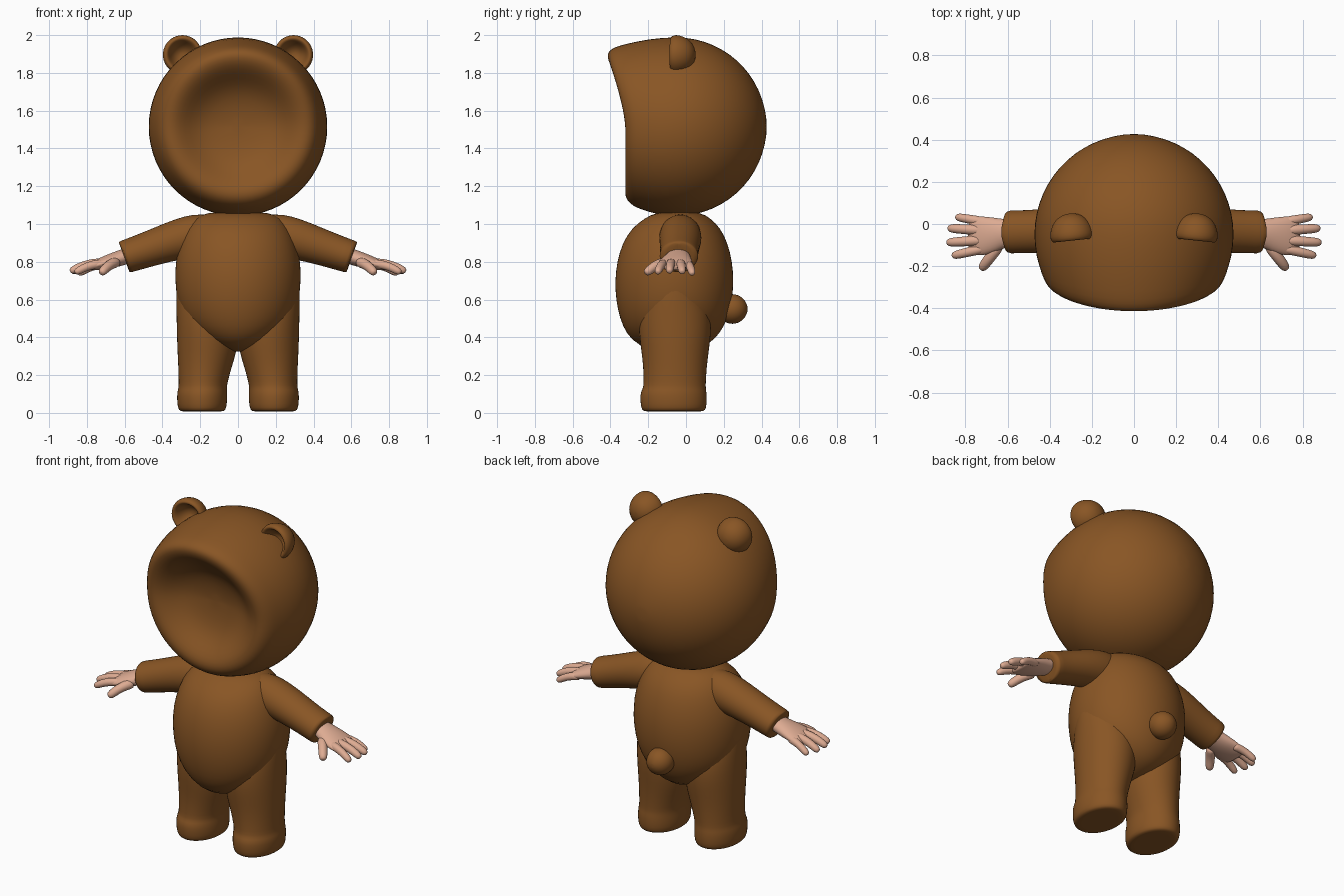
import bpy, bmesh, math
from mathutils import Vector, Matrix


def material(name, rgb):
    m = bpy.data.materials.new(name)
    m.diffuse_color = (*rgb, 1)
    return m


BROWN = material("brown fur", (0.25, 0.092, 0.018))
SKIN = material("skin", (0.73, 0.41, 0.29))


def loft(name, rings, mat, mirror=False, levels=1):
    """Skin a list of equal-length point rings, closing both ends with a fan."""
    bm = bmesh.new()
    loops = [[bm.verts.new(p) for p in r] for r in rings]
    n = len(loops[0])
    for a, b in zip(loops, loops[1:]):
        for i in range(n):
            j = (i + 1) % n
            bm.faces.new((a[i], a[j], b[j], b[i]))
    for r in (loops[0], loops[-1]):
        c = bm.verts.new(sum((v.co for v in r), Vector()) / n)
        for i in range(n):
            bm.faces.new((r[i], r[(i + 1) % n], c))
    bmesh.ops.recalc_face_normals(bm, faces=bm.faces[:])
    for f in bm.faces:
        f.smooth = True
    me = bpy.data.meshes.new(name)
    bm.to_mesh(me)
    bm.free()
    me.materials.append(mat)
    ob = bpy.data.objects.new(name, me)
    bpy.context.collection.objects.link(ob)
    if mirror:
        ob.modifiers.new("Mirror", 'MIRROR').use_mirror_merge = False
    if levels:
        ob.modifiers.new("Smooth", 'SUBSURF').levels = levels
        ob.modifiers["Smooth"].render_levels = levels
    return ob


def circle(n):
    return [(math.cos(2 * math.pi * i / n), math.sin(2 * math.pi * i / n)) for i in range(n)]


def flat_rings(rows, n=24):
    """Horizontal ellipses from rows of (z, centre x, centre y, radius x, radius y)."""
    return [[Vector((cx + rx * c, cy + ry * s, z)) for c, s in circle(n)]
            for z, cx, cy, rx, ry in rows]


def tube_rings(rows, n=12):
    """Ellipses across a path, from rows of (x, y, z, half width, half height)."""
    pts = [Vector(r[:3]) for r in rows]
    rings = []
    for i, r in enumerate(rows):
        d = (pts[min(i + 1, len(pts) - 1)] - pts[max(i - 1, 0)]).normalized()
        side = d.cross(Vector((0, 0, 1))).normalized()
        up = side.cross(d)
        rings.append([pts[i] + side * r[3] * c + up * r[4] * s for c, s in circle(n)])
    return rings


# Head: a ball whose front folds inward into a soft, shallow face hollow
HC = Vector((0, -0.05, 1.515))
R = 0.479
profile = [(R * math.sin(a), R * math.cos(a)) for a in
           [math.radians(d) for d in (6, 18, 30, 42, 54, 66, 78, 90, 102, 114)]]
profile += [(0.422, -0.228), (0.400, -0.256), (0.37, -0.272), (0.33, -0.270),
            (0.285, -0.245), (0.23, -0.205), (0.16, -0.175), (0.06, -0.165)]
head = []
for r, y in profile:
    ring = []
    for c, s in circle(32):
        t = min(1, max(0, -y / 0.25))
        lift = max(0, r * s / 0.38)
        # the brow juts forward over the opening
        ring.append(HC + Vector((r * c, y - 0.1 * t * min(1.1, lift) ** 1.4, r * s)))
    head.append(ring)
loft("head", head, BROWN)

# Ears: cupped domes opening forward
turn = Matrix.Rotation(math.radians(-6), 3, 'Z')
ear = [[Vector((0.297, -0.025, 1.896)) + turn @ Vector((r * c, y, r * s)) for c, s in circle(20)]
       for r, y in ((0.02, 0.075), (0.06, 0.062), (0.09, 0.03), (0.106, -0.012),
                    (0.106, -0.04), (0.094, -0.058), (0.078, -0.05), (0.064, -0.02),
                    (0.04, 0.01), (0.015, 0.02))]
loft("ear", ear, BROWN, mirror=True)

# Torso: plump egg with a full belly
loft("body", flat_rings([
    (0.325, 0, -0.07, 0.04, 0.07), (0.355, 0, -0.07, 0.13, 0.185),
    (0.42, 0, -0.068, 0.235, 0.25), (0.50, 0, -0.065, 0.295, 0.287),
    (0.60, 0, -0.063, 0.325, 0.31), (0.70, 0, -0.062, 0.335, 0.316),
    (0.80, 0, -0.06, 0.333, 0.307), (0.90, 0, -0.058, 0.31, 0.28),
    (0.98, 0, -0.052, 0.275, 0.235), (1.03, 0, -0.045, 0.23, 0.175),
    (1.062, 0, -0.04, 0.17, 0.12)], 32), BROWN)

# Legs with rounded feet, fading up into the hips
loft("leg", flat_rings([
    (0.008, 0.19, -0.065, 0.09, 0.13), (0.008, 0.19, -0.065, 0.118, 0.163),
    (0.025, 0.19, -0.065, 0.13, 0.174), (0.07, 0.19, -0.066, 0.134, 0.178),
    (0.11, 0.19, -0.066, 0.133, 0.176), (0.132, 0.187, -0.061, 0.129, 0.167),
    (0.16, 0.185, -0.060, 0.130, 0.166), (0.24, 0.175, -0.058, 0.142, 0.169),
    (0.33, 0.163, -0.058, 0.159, 0.180), (0.42, 0.160, -0.058, 0.165, 0.193),
    (0.52, 0.160, -0.058, 0.167, 0.192), (0.62, 0.165, -0.06, 0.164, 0.165),
    (0.72, 0.17, -0.06, 0.158, 0.12), (0.78, 0.17, -0.06, 0.14, 0.08)]), BROWN, mirror=True)

# Sleeves with a recessed cuff
loft("sleeve", tube_rings([
    (0.08, -0.03, 0.955, 0.08, 0.08), (0.18, -0.03, 0.947, 0.108, 0.112),
    (0.26, -0.03, 0.932, 0.114, 0.114), (0.34, -0.03, 0.911, 0.112, 0.106),
    (0.43, -0.033, 0.882, 0.106, 0.098),
    (0.52, -0.036, 0.851, 0.102, 0.092), (0.595, -0.038, 0.827, 0.104, 0.089),
    (0.603, -0.038, 0.824, 0.102, 0.087)], 20) +
    tube_rings([(0.604, -0.038, 0.824, 0.086, 0.07), (0.58, -0.038, 0.832, 0.08, 0.064),
                (0.55, -0.038, 0.842, 0.06, 0.05)], 20), BROWN, mirror=True)

# Palms
loft("palm", tube_rings([
    (0.55, -0.038, 0.842, 0.060, 0.042), (0.61, -0.042, 0.824, 0.066, 0.043),
    (0.66, -0.050, 0.808, 0.084, 0.041), (0.71, -0.056, 0.794, 0.094, 0.035),
    (0.755, -0.057, 0.780, 0.096, 0.027), (0.785, -0.057, 0.770, 0.082, 0.017)], 16),
    SKIN, mirror=True)

# Fingers: tapered tubes from base to tip with round ends
fingers = {
    "little_finger": ((0.71, 0.010, 0.786), (0.845, 0.034, 0.734), 0.022),
    "ring_finger": ((0.72, -0.030, 0.792), (0.882, -0.020, 0.744), 0.024),
    "middle_finger": ((0.72, -0.077, 0.794), (0.888, -0.088, 0.748), 0.024),
    "index_finger": ((0.71, -0.115, 0.790), (0.862, -0.151, 0.742), 0.023),
    "thumb": ((0.64, -0.100, 0.798), (0.725, -0.214, 0.738), 0.027),
}
for name, (a, b, r) in fingers.items():
    a, b = Vector(a), Vector(b)
    rows = []
    for t, k in ((0, 1.1), (0.3, 1.08), (0.6, 1.0), (0.86, 0.95), (0.96, 0.75), (1.0, 0.4)):
        p = a.lerp(b, t)
        p.z += 0.014 * math.sin(math.pi * t)  # gentle curl
        rows.append((*p, r * k, r * k))
    loft(name, tube_rings(rows, 10), SKIN, mirror=True)

# Round tail
tail = [[Vector((0.082 * math.sin(a) * c, 0.245 + 0.082 * math.cos(a), 0.55 + 0.082 * math.sin(a) * s))
         for c, s in circle(16)] for a in [math.radians(10 + 20 * i) for i in range(9)]]
loft("tail", tail, BROWN)
